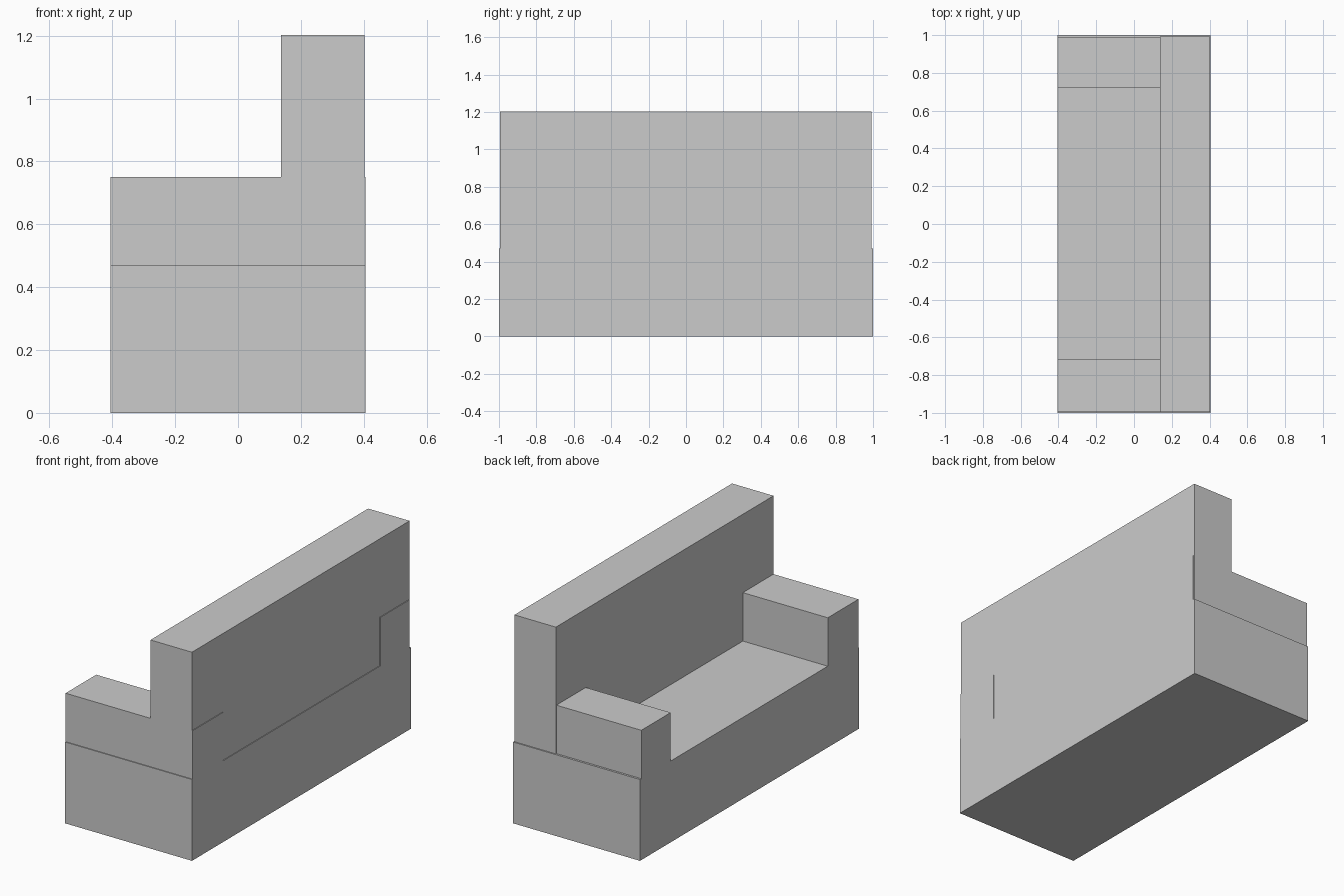
import bpy
import bmesh

if "Cube" in bpy.data.objects:
    bpy.data.objects.remove(bpy.data.objects["Cube"])


def box(name, x, y, z):
    """Flat-faced box from (min, max) ranges on each axis."""
    bm = bmesh.new()
    bmesh.ops.create_cube(bm, size=1)
    for v in bm.verts:
        v.co = [r[0] if c < 0 else r[1] for c, r in zip(v.co, (x, y, z))]
    mesh = bpy.data.meshes.new(name)
    bm.to_mesh(mesh)
    bm.free()
    obj = bpy.data.objects.new(name, mesh)
    bpy.context.collection.objects.link(obj)
    return obj


DEPTH = (-0.406, 0.406)
SEAT_TOP = 0.47

# Seat block
box("seat_base", DEPTH, (-1.0, 1.0), (0.0, SEAT_TOP))

# Armrests run the full depth, slightly inset from the seat ends
for name, y in (("left_armrest", (-0.995, -0.715)), ("right_armrest", (0.72, 0.988))):
    box(name, DEPTH, y, (SEAT_TOP, 0.75))

# Backrest, a hair inside the rear of the seat
box("backrest", (0.137, 0.402), (-0.995, 0.993), (SEAT_TOP, 1.203))
